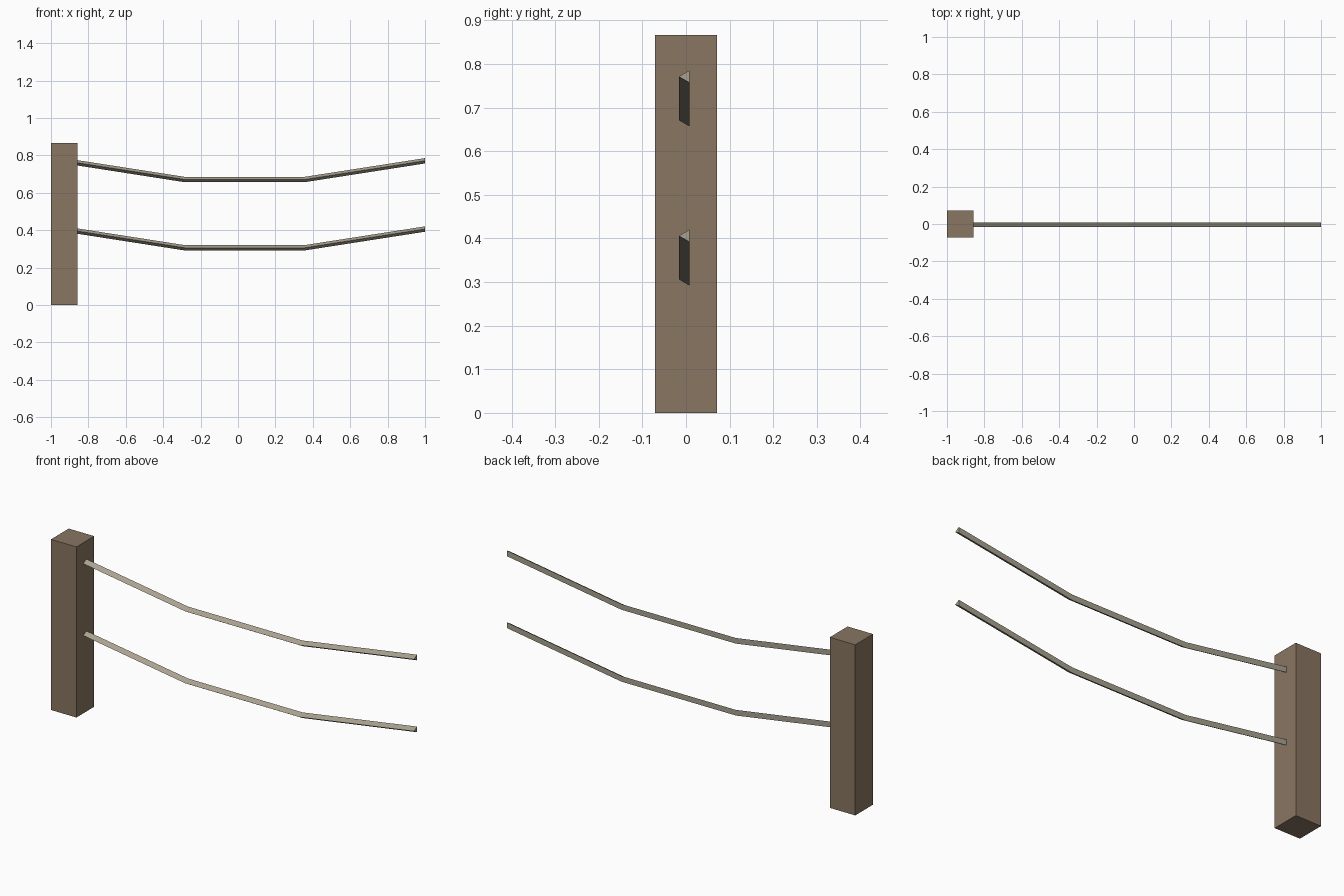
import bpy
import bmesh
from math import sin, cos, pi

if "Cube" in bpy.data.objects:
    bpy.data.objects.remove(bpy.data.objects["Cube"], do_unlink=True)


def material(name, rgb):
    mat = bpy.data.materials.new(name)
    mat.use_nodes = True
    mat.diffuse_color = (*rgb, 1)
    mat.node_tree.nodes["Principled BSDF"].inputs["Base Color"].default_value = (*rgb, 1)
    return mat


def add_object(name, bm, mat):
    bmesh.ops.recalc_face_normals(bm, faces=bm.faces)
    mesh = bpy.data.meshes.new(name)
    bm.to_mesh(mesh)
    bm.free()
    mesh.materials.append(mat)
    obj = bpy.data.objects.new(name, mesh)
    bpy.context.collection.objects.link(obj)
    return obj


wood = material("brown wood", (0.25, 0.18, 0.122))
fibre = material("pale rope", (0.40, 0.36, 0.28))

POST_X, POST_WIDTH, POST_HEIGHT = -0.929, 0.143, 0.866

# Square post
bm = bmesh.new()
bmesh.ops.create_cube(bm, size=1)
bmesh.ops.scale(bm, verts=bm.verts, vec=(POST_WIDTH, POST_WIDTH, POST_HEIGHT))
bmesh.ops.translate(bm, verts=bm.verts, vec=(POST_X, 0, POST_HEIGHT / 2))
add_object("post", bm, wood)


# Sagging three-sided rope, starting in the middle of the post
def rope(name, low_z, sag=0.1, radius=0.0165, sides=3):
    path = [(POST_X, low_z + sag), (-0.286, low_z), (0.357, low_z), (1, low_z + sag)]
    bm = bmesh.new()
    rings = []
    for x, z in path:
        angles = [2 * pi * i / sides for i in range(sides)]
        rings.append([bm.verts.new((x, -radius * cos(a), z + radius * sin(a)))
                      for a in angles])
    for a, b in zip(rings, rings[1:]):
        for i in range(sides):
            j = (i + 1) % sides
            bm.faces.new((a[i], a[j], b[j], b[i]))
    bm.faces.new(rings[0])
    bm.faces.new(rings[-1])
    add_object(name, bm, fibre)


rope("upper_rope", 0.671)
rope("lower_rope", 0.306)
